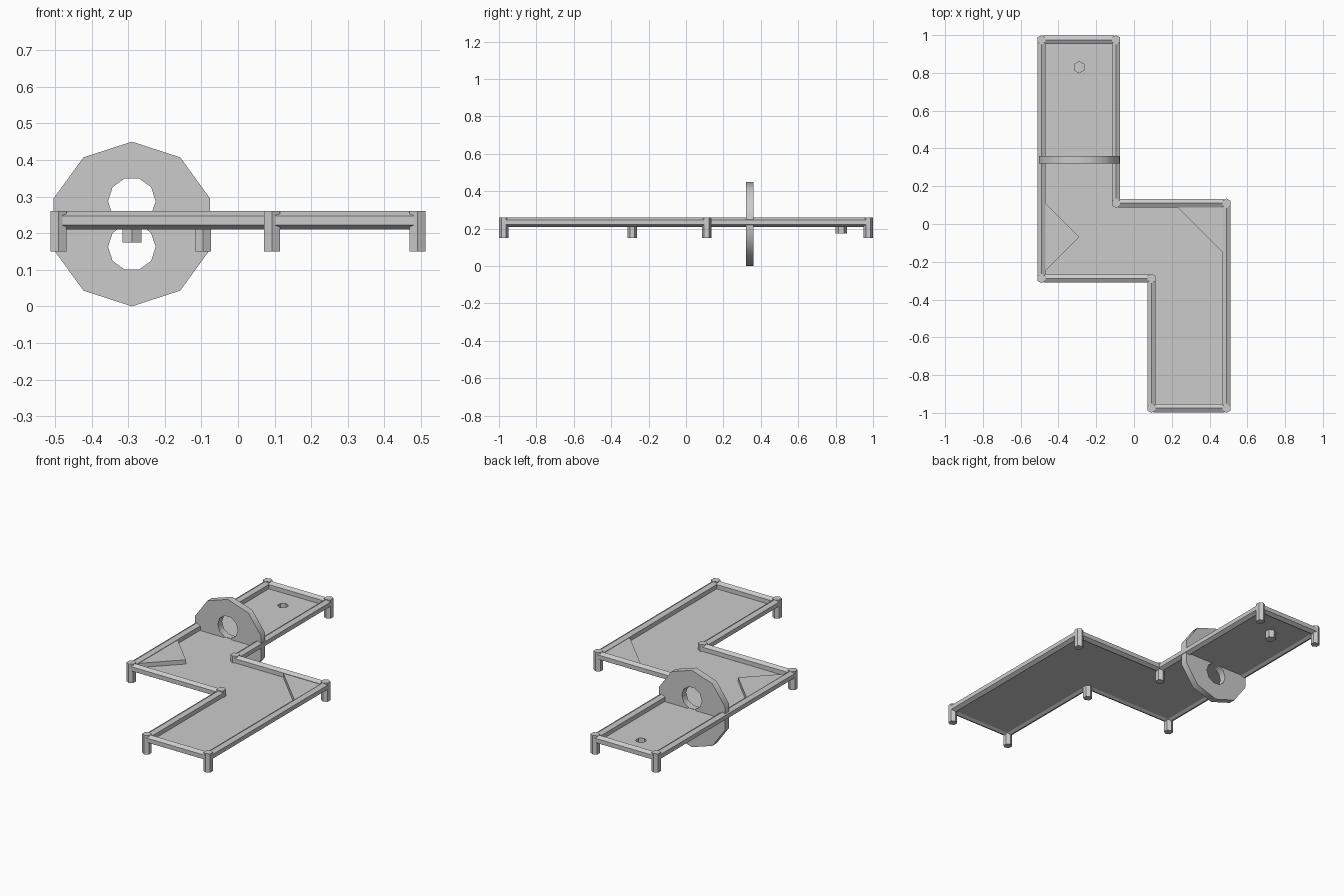
import bpy, bmesh
from math import sin, cos, pi, radians
from mathutils import Vector

if "Cube" in bpy.data.objects:
    bpy.data.objects.remove(bpy.data.objects["Cube"])

FLOOR = 0.22
LANE_X = -0.29

def ngon(n, r, cx=0, cy=0, start=90):
    return [(cx + r * cos(radians(start) + 2 * pi * i / n),
             cy + r * sin(radians(start) + 2 * pi * i / n)) for i in range(n)]

def plate(name, loops, half_thickness=0.0):
    """Flat plate from an outline plus hole outlines."""
    cu = bpy.data.curves.new(name, 'CURVE')
    cu.dimensions = '2D'
    cu.fill_mode = 'BOTH'
    cu.extrude = half_thickness
    for loop in loops:
        sp = cu.splines.new('POLY')
        sp.points.add(len(loop) - 1)
        for p, (x, y) in zip(sp.points, loop):
            p.co = (x, y, 0, 1)
        sp.use_cyclic_u = True
    ob = bpy.data.objects.new(name, cu)
    bpy.context.collection.objects.link(ob)
    bpy.ops.object.select_all(action='DESELECT')
    ob.select_set(True)
    bpy.context.view_layer.objects.active = ob
    bpy.ops.object.convert(target='MESH')
    return bpy.context.view_layer.objects.active

def prism(name, loop, z0, z1, open_top=False):
    bm = bmesh.new()
    lo = [bm.verts.new((x, y, z0)) for x, y in loop]
    hi = [bm.verts.new((x, y, z1)) for x, y in loop]
    n = len(loop)
    bm.faces.new(lo[::-1])
    if not open_top:
        bm.faces.new(hi)
    for i in range(n):
        j = (i + 1) % n
        bm.faces.new((lo[i], lo[j], hi[j], hi[i]))
    me = bpy.data.meshes.new(name)
    bm.to_mesh(me)
    bm.free()
    ob = bpy.data.objects.new(name, me)
    bpy.context.collection.objects.link(ob)
    return ob

# Lane corners, counter-clockwise
corners = [(-0.49, -0.288), (0.093, -0.288), (0.093, -0.975), (0.49, -0.975),
           (0.49, 0.11), (-0.095, 0.11), (-0.095, 0.975), (-0.49, 0.975)]

# Playing surface with the cup opening
cup = ngon(6, 0.03, LANE_X, 0.83)
plate("floor", [corners, cup]).location.z = FLOOR
prism("cup", cup, 0.175, FLOOR, open_top=True)

# Hexagonal posts and rails
for i, a in enumerate(corners):
    b = corners[(i + 1) % len(corners)]
    prism(f"post_{i + 1}", ngon(6, 0.025, *a), 0.15, 0.26)
    va, vb = Vector((*a, 0.235)), Vector((*b, 0.235))
    d = (vb - va).normalized()
    # inset the ends so that they stay inside the posts
    rail = prism(f"rail_{i + 1}", ngon(6, 0.025), 0.01, (vb - va).length - 0.01)
    rail.location = va
    rail.rotation_mode = 'QUATERNION'
    rail.rotation_quaternion = d.to_track_quat('Z', 'Y')

# Triangular bumpers
prism("side_bumper", [(-0.49, -0.268), (LANE_X, -0.068), (-0.49, 0.132)], FLOOR, 0.245)
prism("corner_bumper", [(0.49, 0.11), (0.21, 0.11), (0.49, -0.17)], FLOOR, 0.245)

# Upright ring obstacle with two openings
ring = plate("ring_obstacle", [ngon(10, 0.225),
                               ngon(10, 0.065, 0, 0.0625, 0),
                               ngon(10, 0.065, 0, -0.0625, 0)], 0.02)
ring.rotation_euler = (pi / 2, 0, 0)
ring.location = (LANE_X, 0.34, 0.225)
